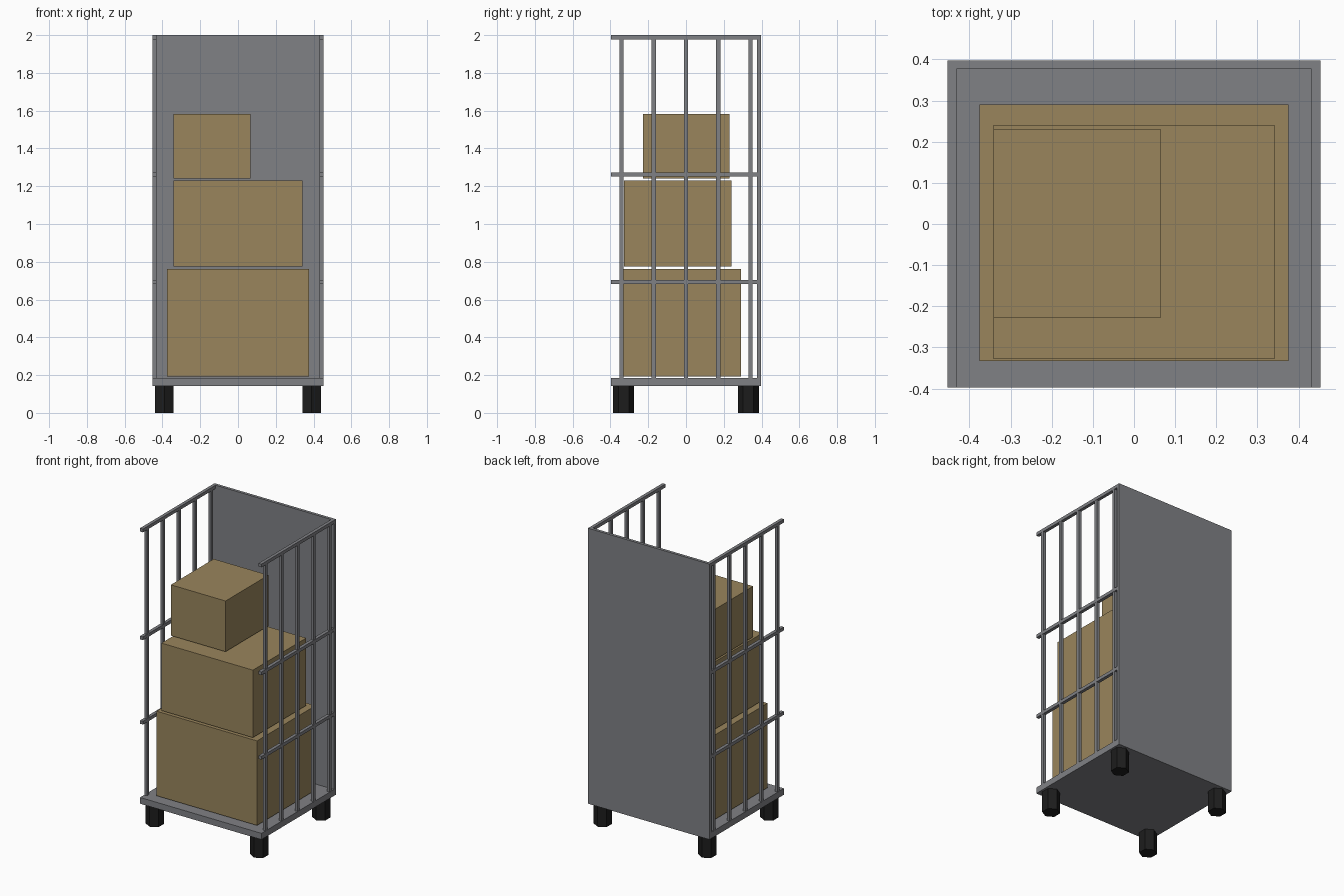
import bpy, math

if "Cube" in bpy.data.objects:
    bpy.data.objects.remove(bpy.data.objects["Cube"])


def material(name, rgb):
    m = bpy.data.materials.new(name)
    m.diffuse_color = (*rgb, 1)
    m.use_nodes = True
    m.node_tree.nodes["Principled BSDF"].inputs["Base Color"].default_value = m.diffuse_color
    return m


STEEL = material("steel grey", (0.216, 0.22, 0.235))
CARD = material("cardboard brown", (0.32, 0.235, 0.107))
RUBBER = material("black rubber", (0.012, 0.012, 0.012))


def box(name, mat, x, y, z):
    """Box from (min, max) ranges on each axis."""
    loc = [(r[0] + r[1]) / 2 for r in (x, y, z)]
    bpy.ops.mesh.primitive_cube_add(size=1, location=loc)
    ob = bpy.context.object
    ob.name = name
    ob.scale = [r[1] - r[0] for r in (x, y, z)]
    bpy.ops.object.transform_apply(location=False, rotation=False, scale=True)
    ob.data.materials.append(mat)
    return ob


W, D = 0.453, 0.397          # half width and half depth
BAR = 0.022                  # cage bar thickness
DECK_LOW, DECK_TOP = 0.143, 0.185

# Deck and solid back panel
box("deck", STEEL, (-W, W), (-D, D), (DECK_LOW, DECK_TOP))
box("back_panel", STEEL, (-W, W), (D - 0.02, D), (DECK_TOP, 2.0))

# Barred side walls
for side, sx in (("left", -1), ("right", 1)):
    xr = sorted((sx * W, sx * (W - BAR)))
    for z in (0.693, 1.262, 1.989):
        box(side + "_rail", STEEL, xr, (-D, D - 0.02), (z - BAR / 2, z + BAR / 2))
    for i in range(-2, 3):
        y = i * 0.171
        inner = (xr[0] + 0.001, xr[1] - 0.001)
        box(side + "_upright", STEEL, inner, (y - BAR / 2, y + BAR / 2), (DECK_TOP, 1.985))

# Hexagonal feet, corners pointing front and back
for sx in (-1, 1):
    for sy in (-1, 1):
        bpy.ops.mesh.primitive_cylinder_add(
            vertices=6, radius=0.056, depth=DECK_LOW,
            location=(sx * 0.39, sy * 0.33, DECK_LOW / 2))
        foot = bpy.context.object
        foot.name = "foot"
        foot.data.materials.append(RUBBER)

# Stacked cartons
box("bottom_carton", CARD, (-0.375, 0.375), (-0.333, 0.29), (0.193, 0.763))
box("middle_carton", CARD, (-0.341, 0.341), (-0.328, 0.24), (0.774, 1.229))
box("top_carton", CARD, (-0.342, 0.066), (-0.227, 0.23), (1.241, 1.583))
